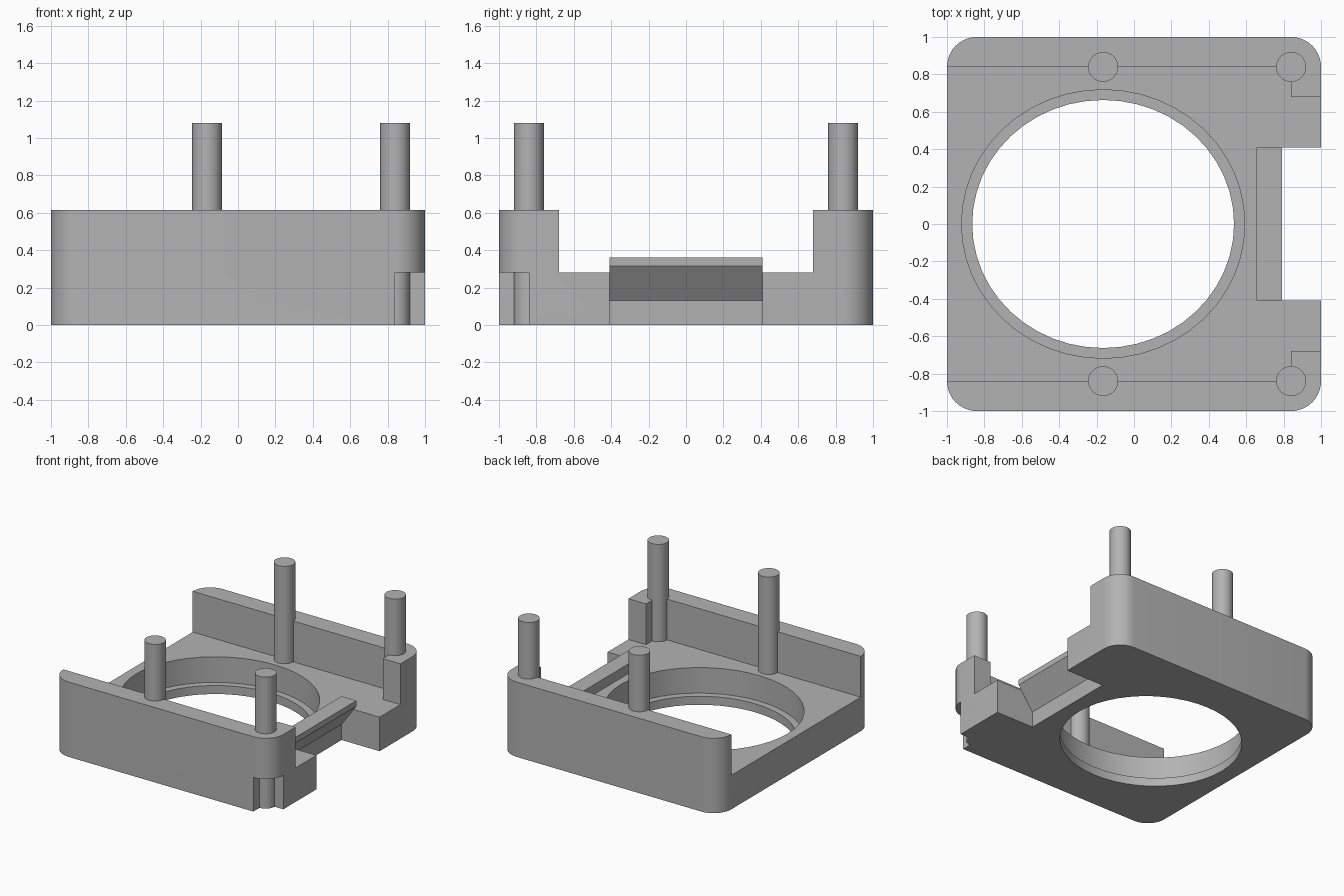
import bpy, bmesh, math

cube = bpy.data.objects.get("Cube")
if cube:
    bpy.data.objects.remove(cube, do_unlink=True)

grey = bpy.data.materials.new("plain grey")
grey.use_nodes = True
grey.diffuse_color = (0.45, 0.45, 0.45, 1)
grey.node_tree.nodes["Principled BSDF"].inputs["Base Color"].default_value = (0.45, 0.45, 0.45, 1)

FLOOR, TOP, POST_TOP = 0.28, 0.615, 1.08
INNER = 0.84          # inner wall face, post centres and corner radius centres
BORE_X = -0.165       # bore centre, also the middle posts
SLOT = 0.41           # half width of the side slot


def prism(name, points, low, high, axis="z"):
    """Extrude a flat outline along z, or an x-z profile along y."""
    bm = bmesh.new()
    def place(a, b, c):
        return (a, b, c) if axis == "z" else (a, c, b)
    face = bm.faces.new([bm.verts.new(place(a, b, low)) for a, b in points])
    grown = bmesh.ops.extrude_face_region(bm, geom=[face])
    for v in grown["geom"]:
        if isinstance(v, bmesh.types.BMVert):
            v.co[2 if axis == "z" else 1] = high
    bmesh.ops.recalc_face_normals(bm, faces=bm.faces)
    mesh = bpy.data.meshes.new(name)
    bm.to_mesh(mesh)
    bm.free()
    obj = bpy.data.objects.new(name, mesh)
    bpy.context.collection.objects.link(obj)
    mesh.materials.append(grey)
    return obj


def ellipse(cx, cy, rx, ry, n):
    return [(cx + rx * math.cos(math.tau * i / n), cy + ry * math.sin(math.tau * i / n))
            for i in range(n)]


def rectangle(x0, x1, y0, y1):
    return [(x0, y0), (x1, y0), (x1, y1), (x0, y1)]


def rounded_square(half, radius, steps=10):
    points = []
    for k, (sx, sy) in enumerate([(1, 1), (-1, 1), (-1, -1), (1, -1)]):
        for i in range(steps + 1):
            a = math.pi / 2 * (k + i / steps)
            points.append((sx * (half - radius) + radius * math.cos(a),
                           sy * (half - radius) + radius * math.sin(a)))
    return points


def cut(target, cutters):
    for c in cutters:
        c.hide_render = True
        mod = target.modifiers.new(c.name, "BOOLEAN")
        mod.operation, mod.solver, mod.object = "DIFFERENCE", "EXACT", c
    graph = bpy.context.evaluated_depsgraph_get()
    target_mesh = bpy.data.meshes.new_from_object(target.evaluated_get(graph))
    target.modifiers.clear()
    target.data = target_mesh
    for c in cutters:
        bpy.data.objects.remove(c, do_unlink=True)


# Housing: rounded block with an open channel, stepped bore, side slot and corner notch
housing = prism("housing", rounded_square(1, 1 - INNER), 0, TOP)
half = [(-1.2, INNER), (INNER, INNER), (INNER, 0.68), (1.2, 0.68)]
channel = half + [(x, -y) for x, y in reversed(half)]
cut(housing, [
    prism("channel_cutter", channel, FLOOR, 1),
    prism("recess_cutter", ellipse(BORE_X, 0, 0.757, 0.718, 48), 0.07, 0.5),
    prism("bore_cutter", ellipse(BORE_X, 0, 0.70, 0.663, 48), -0.2, 0.2),
    prism("slot_cutter", rectangle(0.655, 1.2, -SLOT, SLOT), -0.2, 0.8),
    prism("notch_cutter", rectangle(INNER, 1.2, -1.2, -INNER), -0.2, FLOOR),
])

# Catch bar with a sloped underside in the slot
prism("catch_bar", [(0.655, 0.13), (0.79, 0.315), (0.79, 0.36), (0.655, 0.36)],
      -SLOT, SLOT, "y")

# Posts; the front right one runs down through the notch
for x, place in ((BORE_X, "middle"), (INNER, "right")):
    for y, side in ((-INNER, "front"), (INNER, "back")):
        bottom = 0 if (place, side) == ("right", "front") else 0.1
        prism(f"{side}_{place}_post", ellipse(x, y, 0.08, 0.08, 32), bottom, POST_TOP)

# Smooth the round walls, keep corners sharp
bpy.ops.object.select_all(action="DESELECT")
for obj in bpy.context.collection.objects:
    if obj.type == "MESH":
        obj.select_set(True)
        bpy.context.view_layer.objects.active = obj
bpy.ops.object.shade_smooth_by_angle(angle=math.radians(30))
